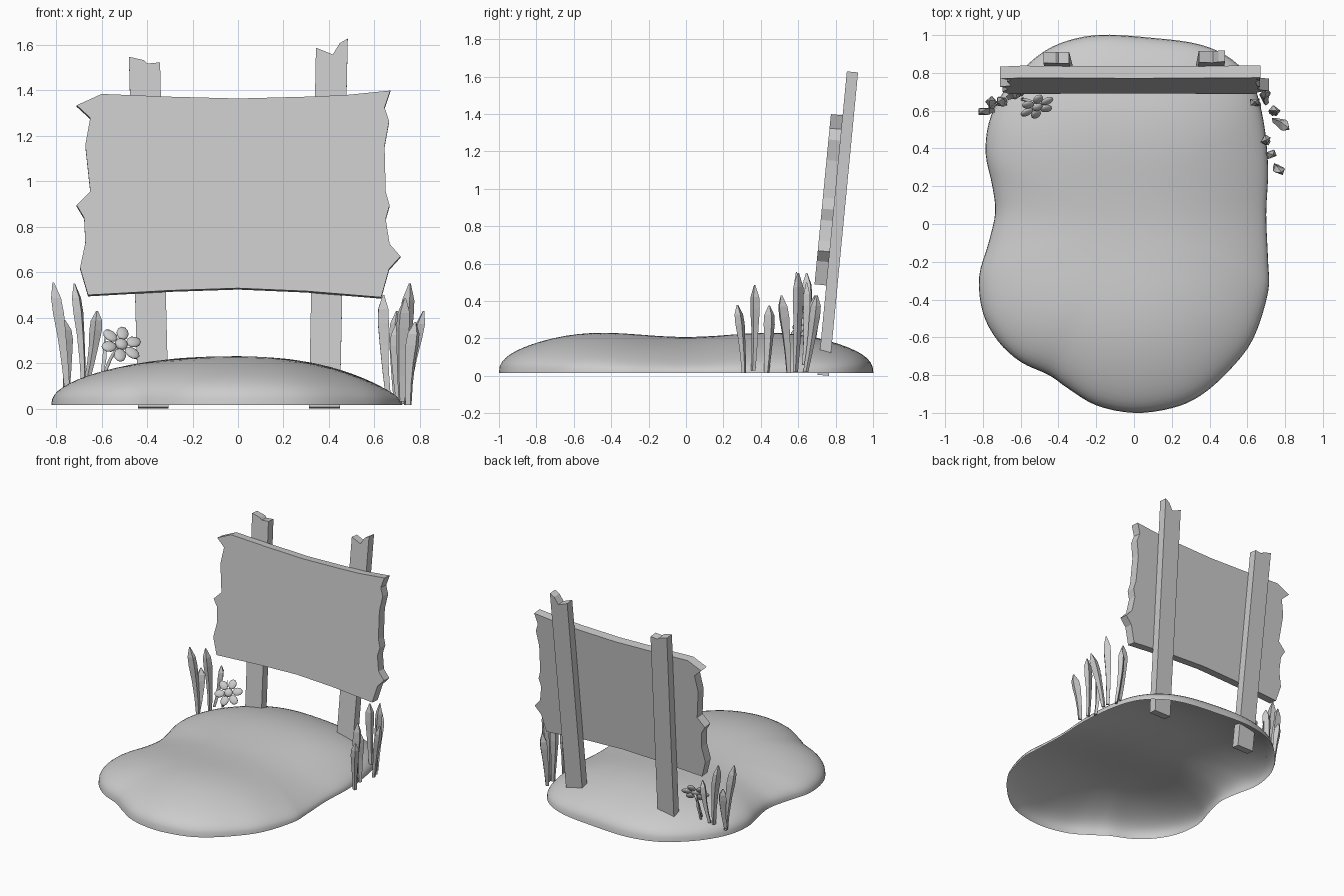
import bpy, bmesh, math
from mathutils import Vector, Matrix

if "Cube" in bpy.data.objects:
    bpy.data.objects.remove(bpy.data.objects["Cube"])


def make(name, verts, faces, smooth=False):
    me = bpy.data.meshes.new(name)
    me.from_pydata([tuple(v) for v in verts], [], faces)
    bm = bmesh.new()
    bm.from_mesh(me)
    bmesh.ops.recalc_face_normals(bm, faces=bm.faces)
    for f in bm.faces:
        f.smooth = smooth
    bm.to_mesh(me)
    bm.free()
    ob = bpy.data.objects.new(name, me)
    bpy.context.collection.objects.link(ob)
    return ob


def spline(pts, steps):
    """Closed Catmull-Rom curve through 2D points."""
    n, out = len(pts), []
    for i in range(n):
        a, b, c, d = (Vector(pts[(i + k) % n]) for k in (-1, 0, 1, 2))
        for j in range(steps):
            t = j / steps
            out.append(0.5 * (2 * b + (c - a) * t + (2 * a - 5 * b + 4 * c - d) * t * t
                              + (3 * b - a - 3 * c + d) * t ** 3))
    return out


# Ground mound: open-bottomed shell, rings shrinking to the middle
outline = spline([
    (-.2, 1), (.1, .985), (.35, .95), (.52, .87), (.63, .74), (.685, .55), (.71, .3),
    (.70, .05), (.71, -.2), (.71, -.36), (.63, -.61), (.5, -.78), (.35, -.91), (.2, -.975),
    (0, -1), (-.2, -.96), (-.35, -.87), (-.45, -.8), (-.6, -.73), (-.72, -.62), (-.8, -.47),
    (-.82, -.28), (-.77, -.1), (-.735, .06), (-.75, .2), (-.785, .37), (-.77, .53),
    (-.71, .67), (-.6, .81), (-.43, .94)], 4)
mid = Vector((-.03, 0))
RINGS, N = 18, len(outline)


def mound_point(p, s):
    x, y = mid + (p - mid) * s
    top = .193 + .032 * math.sin(math.pi * y / 1.1) ** 2 - (.21 if x > 0 else .1) * x * x
    return (x, y, .015 + top * max(0, 1 - s ** 3.2) ** .4)


verts = [mound_point(mid, 0)]
faces = [(0, 1 + i, 1 + (i + 1) % N) for i in range(N)]
for r in range(1, RINGS + 1):
    s = math.sin(r / RINGS * math.pi / 2)
    verts += [mound_point(p, s) for p in outline]
    if r < RINGS:
        a = 1 + (r - 1) * N
        faces += [(a + i, a + N + i, a + N + (i + 1) % N, a + (i + 1) % N) for i in range(N)]
mound = make("ground_mound", verts, faces, True)
if mound.data.polygons[0].normal.z < 0:
    mound.data.flip_normals()

# Sign board and posts: front-view profiles extruded back, then leaned backwards
lean = Matrix.Translation((0, .64, 0)) @ Matrix.Rotation(math.radians(-5.5), 4, 'X')


def plank(name, profile, y0, y1):
    n = len(profile)
    vs = [lean @ Vector((x, y, z * 1.004)) for y in (y0, y1) for x, z in profile]
    fs = [tuple(range(n)), tuple(range(n, 2 * n))]
    fs += [(i, (i + 1) % n, n + (i + 1) % n, n + i) for i in range(n)]
    return make(name, vs, fs)


plank("sign_board", [
    (-.71, 1.335), (-.60, 1.385), (-.3, 1.373), (0, 1.365), (.3, 1.373), (.47, 1.38),
    (.67, 1.40), (.645, 1.325), (.665, 1.265), (.645, 1.155), (.65, .955), (.667, .895),
    (.65, .835), (.667, .725), (.715, .67), (.665, .615), (.63, .49), (.3, .517), (0, .53),
    (-.3, .52), (-.66, .5), (-.695, .62), (-.672, .73), (-.677, .84), (-.71, .895),
    (-.65, .955), (-.672, 1.16), (-.65, 1.28)], 0, .065)
plank("left_post", [(-.44, .012), (-.305, .012), (-.343, 1.53), (-.40, 1.525), (-.415, 1.54),
                    (-.48, 1.555)], .063, .123)
plank("right_post", [(.312, .012), (.448, .012), (.483, 1.635), (.448, 1.615), (.417, 1.565),
                     (.343, 1.595)], .063, .123)


# Grass blades: tapered four-sided leaves along a bent path
def sweep(base, tip, bend, widths, flat, sides, turn):
    base, tip = Vector(base), Vector(tip)
    ctrl = (base + tip) / 2 + Vector(bend)
    vs, fs = [], []
    for k, (t, w) in enumerate(widths):
        c = base * (1 - t) ** 2 + ctrl * 2 * t * (1 - t) + tip * t * t
        for i in range(sides):
            a = 2 * math.pi * (i + .5) / sides
            off = Vector((math.cos(a) * w, math.sin(a) * w * flat, 0))
            vs.append(c + Matrix.Rotation(turn, 3, 'Z') @ off)
        if k:
            o = (k - 1) * sides
            fs += [(o + i, o + (i + 1) % sides, o + sides + (i + 1) % sides, o + sides + i)
                   for i in range(sides)]
    fs += [tuple(range(sides)), tuple(range(len(vs) - sides, len(vs)))]
    return vs, fs


blade = [(0, .016), (.25, .02), (.5, .026), (.72, .034), (.86, .031), (1, .005)]
blades = [  # base, tip
    ((-.75, .60, .06), (-.813, .59, .555)), ((-.755, .61, .08), (-.765, .655, .39)),
    ((-.68, .64, .10), (-.72, .645, .55)), ((-.665, .67, .12), (-.62, .69, .43)),
    ((.75, .31, .015), (.78, .275, .38)), ((.72, .36, .03), (.735, .367, .485)),
    ((.71, .43, .015), (.70, .445, .375)), ((.74, .55, .015), (.817, .51, .43)),
    ((.73, .585, .02), (.756, .60, .55)), ((.66, .63, .06), (.64, .645, .50)),
    ((.70, .64, .02), (.70, .70, .43))]
for i, (b, t) in enumerate(blades):
    side = 1 if b[0] > 0 else -1
    make(f"grass_blade_{i + 1}", *sweep(b, t, (-.015 * side, .01, 0), blade, .75, 4, i * .7))

# Flower: stem, six flattened petals and a centre
heart = Vector((-.515, .625, .28))
make("flower_stem", *sweep((-.59, .66, .14), heart + Vector((0, .01, 0)), (-.01, .01, .03),
                           [(k / 5, .009) for k in range(6)], 1, 6, 0), True)
make("flower_leaf", *sweep((-.60, .68, .13), (-.585, .71, .32), (.01, 0, 0),
                           [(0, .008), (.5, .013), (1, .003)], .6, 4, 0))
face = Matrix.Translation(heart) @ Vector((.3, -.75, .58)).to_track_quat('Z', 'Y').to_matrix().to_4x4()


def blob(name, local, size):
    me = bpy.data.meshes.new(name)
    bm = bmesh.new()
    bmesh.ops.create_uvsphere(bm, u_segments=10, v_segments=7, radius=1,
                              matrix=face @ local @ Matrix.Diagonal((*size, 1)))
    for f in bm.faces:
        f.smooth = True
    bm.to_mesh(me)
    bm.free()
    bpy.context.collection.objects.link(bpy.data.objects.new(name, me))


for i in range(6):
    spin = Matrix.Rotation(i * math.pi / 3 + .2, 4, 'Z')
    blob(f"petal_{i + 1}", spin @ Matrix.Translation((.062, 0, .005)), (.036, .028, .012))
blob("flower_centre", Matrix.Translation((0, 0, .006)), (.03, .03, .018))
